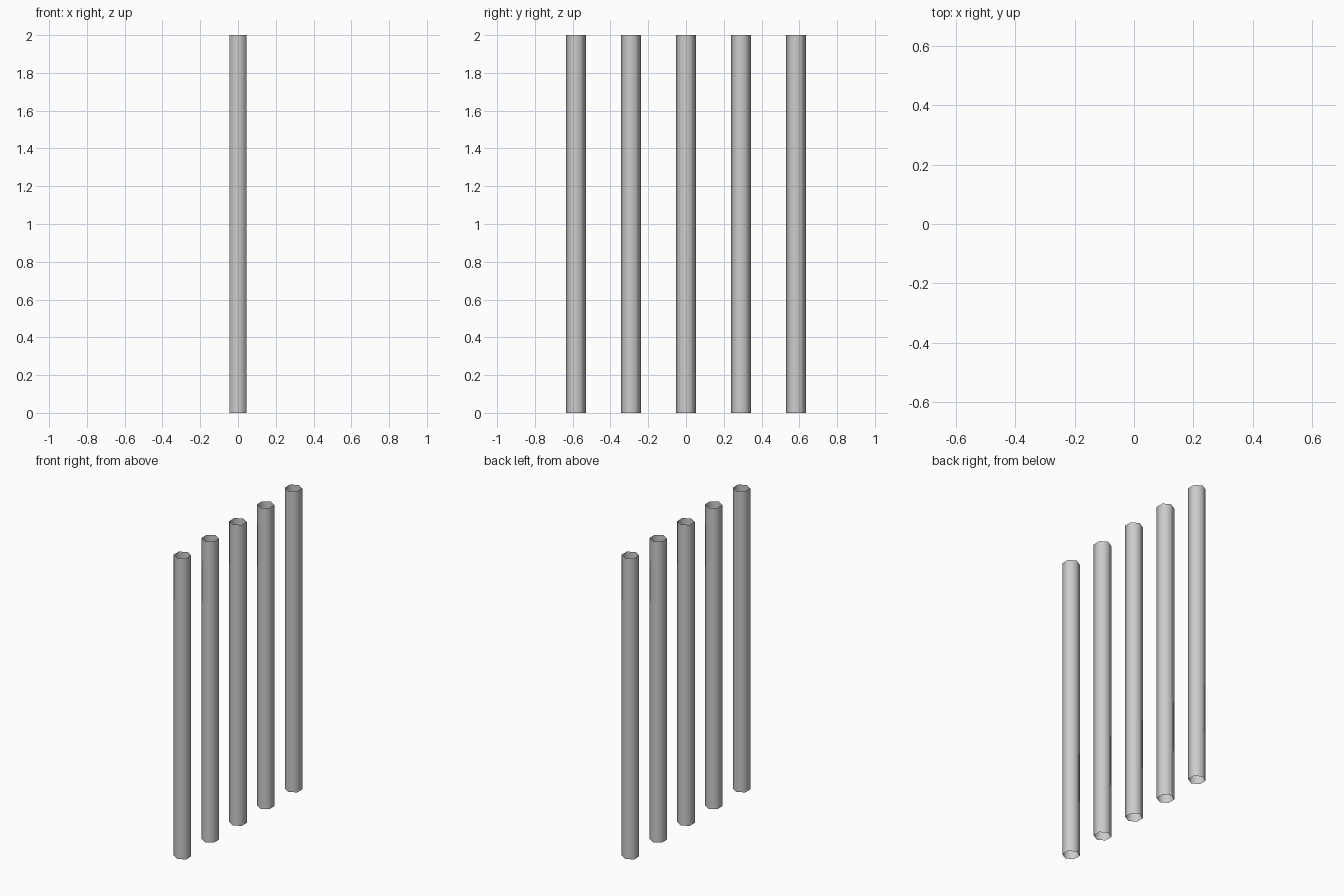
import bpy

if "Cube" in bpy.data.objects:
    bpy.data.objects.remove(bpy.data.objects["Cube"])

RADIUS = 0.053
SPACING = 0.2915
HEIGHT = 2.0


def add_bar(index):
    # Open-ended six-sided tube with corners pointing front and back
    bpy.ops.mesh.primitive_cylinder_add(
        vertices=6, radius=RADIUS, depth=HEIGHT, end_fill_type='NOTHING',
        location=(0, (index - 2) * SPACING, HEIGHT / 2))
    bar = bpy.context.object
    bar.name = f"upright_bar_{index + 1}"
    bpy.ops.object.shade_smooth()


# Row of five upright bars running front to back
for i in range(5):
    add_bar(i)
